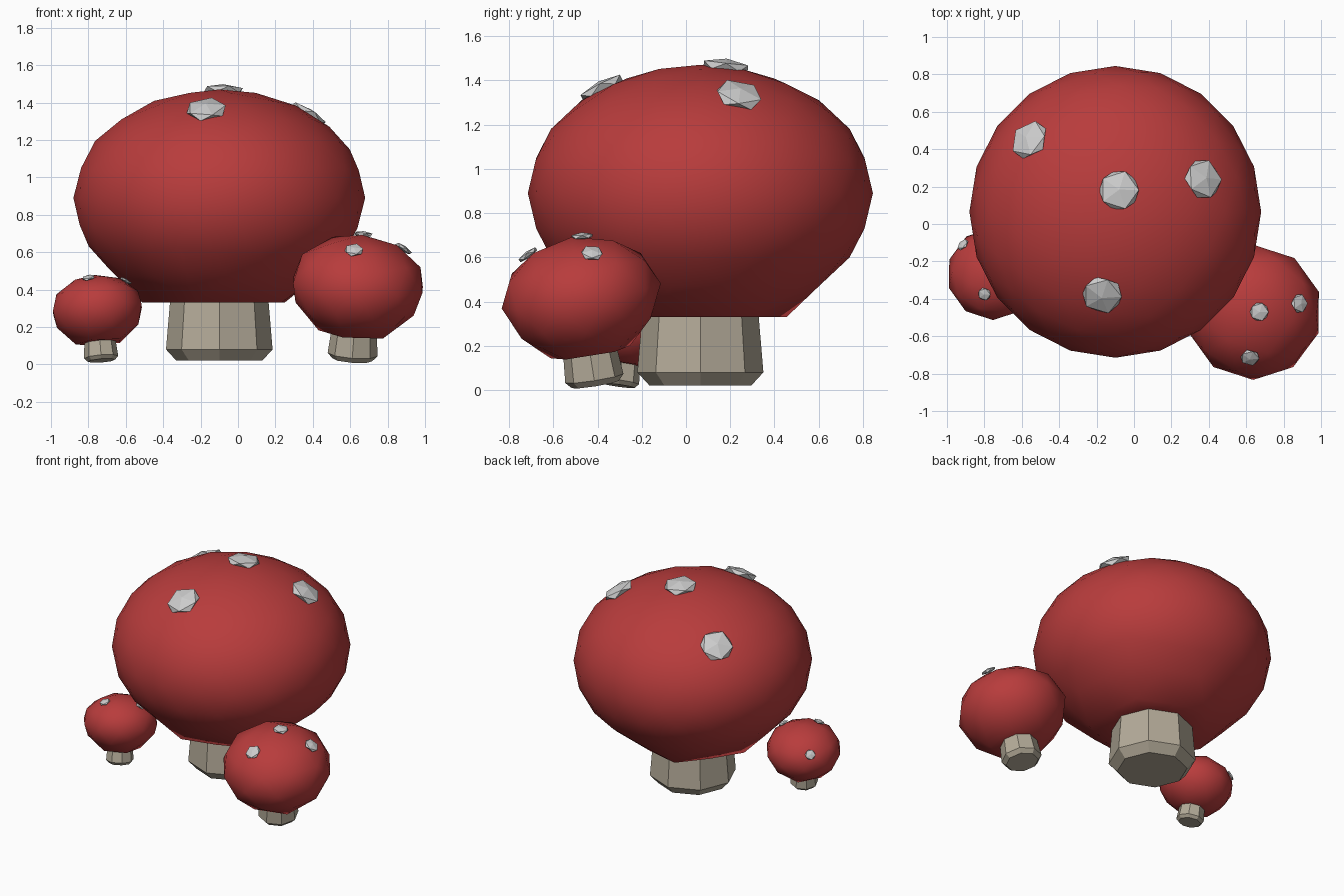
import bpy, bmesh, math
from mathutils import Matrix, Vector

if "Cube" in bpy.data.objects:
    bpy.data.objects.remove(bpy.data.objects["Cube"])

def material(name, color):
    m = bpy.data.materials.new(name)
    m.diffuse_color = (*color, 1)
    m.use_nodes = True
    m.node_tree.nodes["Principled BSDF"].inputs["Base Color"].default_value = m.diffuse_color
    return m

RED = material("cap_red", (0.48, 0.045, 0.045))
TAN = material("stem_tan", (0.46, 0.41, 0.32))

# Shared proportions of a full-size mushroom, measured from the stem's foot
CAP_R, CAP_H, CAP_Z = 0.78, 0.58, 0.87
SPOT_R, SPOT_H = 0.118, 0.035

def finish(bm, name, mat=None, smooth=False):
    me = bpy.data.meshes.new(name)
    bm.to_mesh(me)
    bm.free()
    for p in me.polygons:
        p.use_smooth = smooth
    if mat:
        me.materials.append(mat)
    ob = bpy.data.objects.new(name, me)
    bpy.context.collection.objects.link(ob)
    return ob

def stem(name, xf):
    # octagonal, tapered, with a chamfered foot
    bm = bmesh.new()
    rings = [[bm.verts.new((r * math.cos(k * math.pi / 4), r * math.sin(k * math.pi / 4), z))
              for k in range(8)]
             for r, z in ((0.23, 0), (0.285, 0.06), (0.252, 0.45))]
    for a, b in zip(rings, rings[1:]):
        for k in range(8):
            bm.faces.new((a[k], a[(k + 1) % 8], b[(k + 1) % 8], b[k]))
    bm.faces.new(rings[0][::-1])
    bm.faces.new(rings[-1])
    bm.transform(xf)
    finish(bm, name, TAN)

def cap(name, xf, level):
    # squashed sphere with a flattened underside
    bm = bmesh.new()
    bmesh.ops.create_icosphere(bm, subdivisions=level, radius=1)
    for v in bm.verts:
        v.co = Vector((v.co.x * CAP_R, v.co.y * CAP_R, v.co.z * CAP_H))
        if v.co.z < -0.84 * CAP_H:
            v.co.z = -0.56
        v.co.z += CAP_Z
    bm.transform(xf)
    finish(bm, name, RED, smooth=True)

def spot(name, xf, scale, x, y):
    # drop a vertical ray at (x, y) onto the cap and lay a flat nugget there
    to_world = xf @ Matrix.Translation((0, 0, CAP_Z)) @ Matrix.Diagonal((CAP_R, CAP_R, CAP_H, 1))
    inv = to_world.inverted()
    o = inv @ Vector((x, y, 3))
    d = inv.to_3x3() @ Vector((0, 0, -1))
    a, b, c = d.dot(d), o.dot(d), o.dot(o) - 1
    hit = o + d * ((-b - math.sqrt(max(b * b - a * c, 0))) / a)
    normal = (inv.to_3x3().transposed() @ hit).normalized()
    bm = bmesh.new()
    bmesh.ops.create_icosphere(bm, subdivisions=1, radius=1)
    bm.transform(Matrix.Translation(to_world @ hit)
                 @ Vector((0, 0, 1)).rotation_difference(normal).to_matrix().to_4x4()
                 @ Matrix.Diagonal((SPOT_R * scale, SPOT_R * scale, SPOT_H * scale, 1)))
    finish(bm, name)

def mushroom(name, base, scale, tilt_x, tilt_y, level, spots):
    xf = (Matrix.Translation(base)
          @ Matrix.Rotation(math.radians(tilt_y), 4, 'Y')
          @ Matrix.Rotation(math.radians(tilt_x), 4, 'X')
          @ Matrix.Scale(scale, 4))
    stem(name + "_stem", xf)
    cap(name + "_cap", xf, level)
    for i, (x, y) in enumerate(spots, 1):
        spot(f"{name}_spot_{i}", xf, scale, x, y)

# Large mushroom and its two leaning small neighbours
mushroom("large", (-0.10, 0.065, 0.02), 1.0, 0, 0, 3,
         [(-0.08, 0.18), (0.37, 0.24), (-0.17, -0.38), (-0.56, 0.45)])
mushroom("right", (0.61, -0.41, 0.025), 0.467, 9, 4.5, 2,
         [(0.67, -0.47), (0.885, -0.425), (0.62, -0.715)])
mushroom("left", (-0.73, -0.305, 0.02), 0.32, -8, -4.5, 2,
         [(-0.915, -0.11), (-0.80, -0.375), (-0.60, -0.25)])
